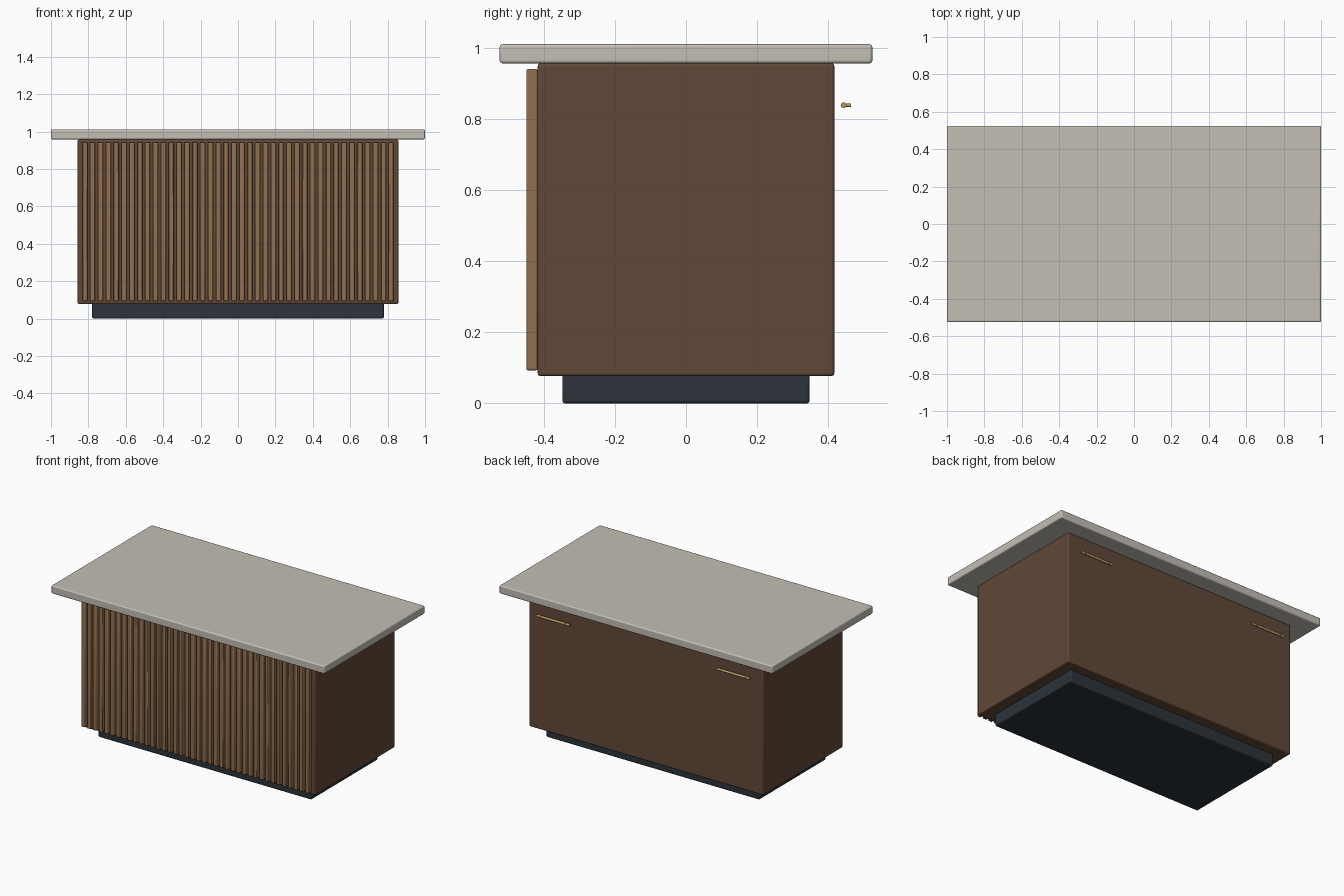
import bpy, math

if "Cube" in bpy.data.objects:
    bpy.data.objects.remove(bpy.data.objects["Cube"])


def material(name, rgb):
    m = bpy.data.materials.new(name)
    m.diffuse_color = (*rgb, 1)
    m.use_nodes = True
    m.node_tree.nodes["Principled BSDF"].inputs["Base Color"].default_value = m.diffuse_color
    return m


stone = material("stone", (0.55, 0.52, 0.46))
dark_wood = material("dark_wood", (0.12, 0.065, 0.04))
light_wood = material("light_wood", (0.29, 0.16, 0.08))
charcoal = material("charcoal", (0.025, 0.034, 0.043))
brass = material("brass", (0.50, 0.33, 0.12))


def finish(ob, name, mat):
    ob.name = name
    ob.data.materials.append(mat)
    bpy.ops.object.shade_smooth_by_angle(angle=math.radians(35))
    return ob


def box(name, lo, hi, bevel, mat, segments=3):
    """Rounded box between two opposite corners."""
    bpy.ops.mesh.primitive_cube_add(size=1, location=[(a + b) / 2 for a, b in zip(lo, hi)])
    ob = bpy.context.object
    ob.scale = [b - a for a, b in zip(lo, hi)]
    bpy.ops.object.transform_apply(location=False, rotation=False, scale=True)
    mod = ob.modifiers.new("bevel", 'BEVEL')
    mod.width = bevel
    mod.segments = segments
    return finish(ob, name, mat)


def rod(name, centre, radius, length, rotation, mat):
    bpy.ops.mesh.primitive_cylinder_add(vertices=16, radius=radius, depth=length,
                                        location=centre, rotation=rotation)
    return finish(bpy.context.object, name, mat)


# Recessed plinth, cabinet body and overhanging worktop
box("plinth", (-0.78, -0.348, 0), (0.78, 0.348, 0.085), 0.008, charcoal)
box("cabinet_body", (-0.857, -0.418, 0.077), (0.857, 0.418, 0.958), 0.008, dark_wood)
box("worktop", (-1, -0.525, 0.958), (1, 0.525, 1.012), 0.008, stone)

# Vertical slats across the front
SLATS = 40
for i in range(SLATS):
    x = -0.819 + 1.638 * i / (SLATS - 1)
    box(f"slat_{i + 1:02d}", (x - 0.0135, -0.45, 0.093), (x + 0.0135, -0.418, 0.942),
        0.005, light_wood, 2)

# Bar handles on the back, each with two short posts
for side, s in (("left", -1), ("right", 1)):
    cx = 0.66 * s
    rod(f"{side}_handle_bar", (cx, 0.444, 0.84), 0.008, 0.24, (0, math.pi / 2, 0), brass)
    for j, dx in enumerate((-0.09, 0.09)):
        rod(f"{side}_handle_post_{j + 1}", (cx + dx, 0.453, 0.84), 0.005, 0.024,
            (math.pi / 2, 0, 0), brass)
